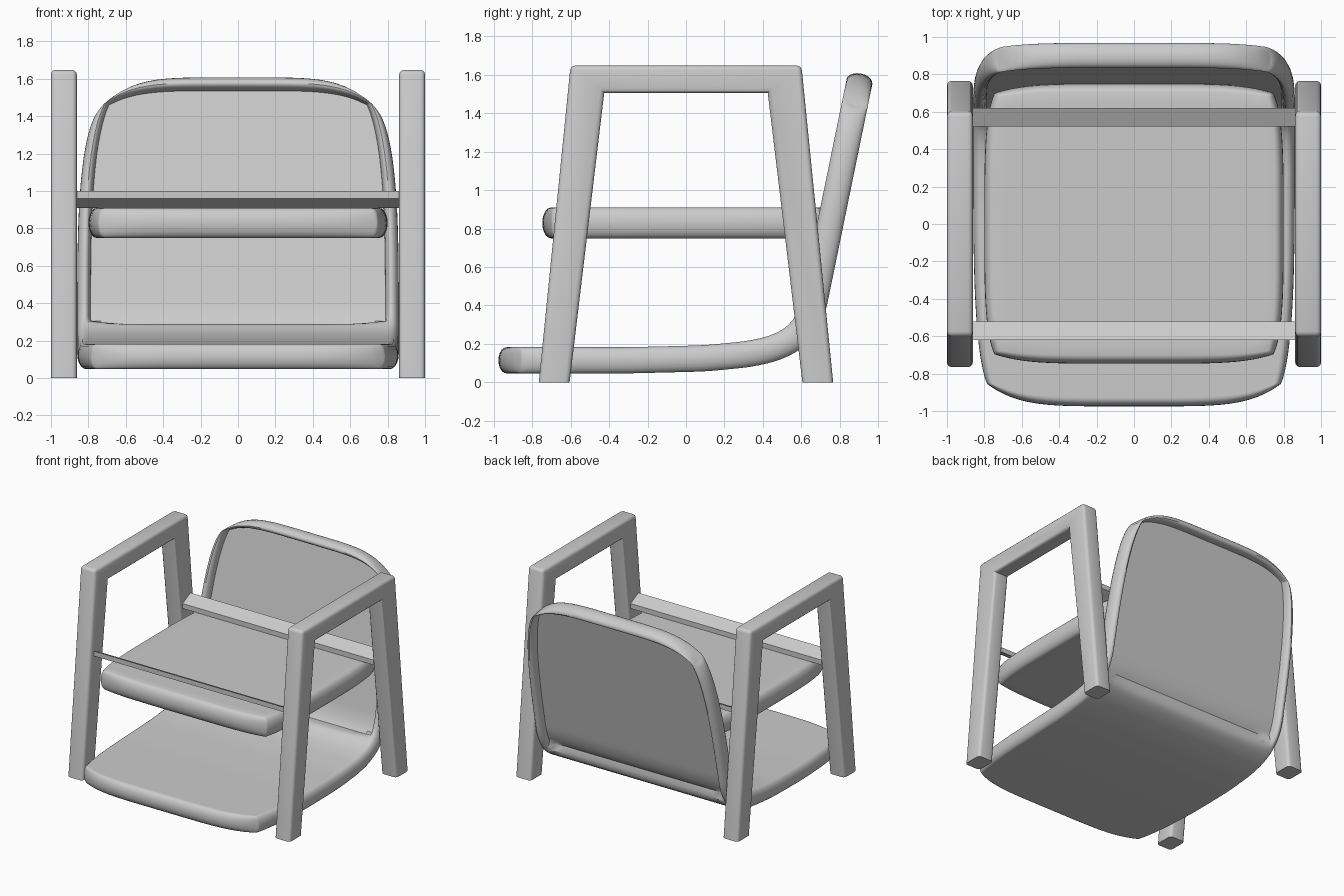
import bpy, bmesh, math
from mathutils import Vector

cube = bpy.data.objects.get("Cube")
if cube:
    bpy.data.objects.remove(cube)

SHADE = (0.6, 0.6, 0.6, 1)
grey = bpy.data.materials.new("plain_grey")
grey.use_nodes = True
grey.diffuse_color = SHADE
grey.node_tree.nodes["Principled BSDF"].inputs["Base Color"].default_value = SHADE


def finish(bm, name, smooth):
    bmesh.ops.recalc_face_normals(bm, faces=bm.faces)
    mesh = bpy.data.meshes.new(name)
    bm.to_mesh(mesh)
    bm.free()
    mesh.materials.append(grey)
    obj = bpy.data.objects.new(name, mesh)
    bpy.context.collection.objects.link(obj)
    if smooth:
        bpy.ops.object.select_all(action='DESELECT')
        obj.select_set(True)
        bpy.context.view_layer.objects.active = obj
        bpy.ops.object.shade_smooth_by_angle(angle=math.radians(35))


def prism(name, profile, x0, x1, bevel=0.0):
    """Extrude a y-z profile along x, rounding outward edges above the floor."""
    bm = bmesh.new()
    face = bm.faces.new([bm.verts.new((x0, y, z)) for y, z in profile])
    ext = bmesh.ops.extrude_face_region(bm, geom=[face])
    moved = [g for g in ext["geom"] if isinstance(g, bmesh.types.BMVert)]
    bmesh.ops.translate(bm, verts=moved, vec=(x1 - x0, 0, 0))
    bmesh.ops.recalc_face_normals(bm, faces=bm.faces)
    if bevel:
        edges = [e for e in bm.edges if max(v.co.z for v in e.verts) > 0.001 and e.is_convex]
        bmesh.ops.bevel(bm, geom=edges, offset=bevel, segments=3, profile=0.5, affect='EDGES')
    finish(bm, name, bevel > 0)


class Path:
    """Rounded polyline in the y-z plane, addressed by length."""
    def __init__(self, points, soften):
        self.p = [Vector(q) for q in points]
        self.soft = soften
        self.length = sum((b - a).length for a, b in zip(self.p, self.p[1:]))

    def raw(self, s):
        pairs = list(zip(self.p, self.p[1:]))
        for i, (a, b) in enumerate(pairs):
            d = (b - a).length
            if s <= d or i == len(pairs) - 1:
                return a + (b - a) * (s / d)
            s -= d

    def at(self, s):
        return sum((self.raw(s + self.soft * k / 4) for k in range(-4, 5)), Vector((0, 0))) / 9

    def frame(self, s):
        t = (self.at(s + 0.01) - self.at(s - 0.01)).normalized()
        return self.at(s), Vector((-t.y, t.x))


def spaced(half, rim, lip, count):
    """Parameters from -1 to 1, crowded on the rolled rim and the lip inside it."""
    quarter = [math.pi / 2 * k / 5 for k in range(5)]
    insets = [rim * (1 - math.cos(a)) for a in quarter]
    insets += [rim + lip * math.sin(a) for a in quarter if lip]
    edge = [1 - d / half for d in insets]
    inner = 1 - (rim + lip) / half
    mid = [inner * (2 * k / count - 1) for k in range(count + 1)]
    return [-e for e in edge] + mid + edge[::-1]


def slab(name, path, half_w, half_t, rim, cuts, count, lip=0.0, opening=None):
    """Panel with rounded corners and rolled rim, bent along a path.
    cuts: corner trim (across, along) at the start and the end.
    opening: length past which only a thin web remains inside the rim."""
    half_s = path.length / 2
    us, vs = spaced(half_w, rim, lip, 28), spaced(half_s, rim, lip, count)
    bm = bmesh.new()
    top, low = {}, {}
    for j, v in enumerate(vs):
        cut_x, cut_s = cuts[v > 0]
        for i, u in enumerate(us):
            x = u * (half_w - cut_x * v ** 4)
            s = half_s * (1 + v) - math.copysign(cut_s, v) * abs(v) ** 7 * abs(u) ** 5
            inset = min((1 - abs(u)) * half_w, (1 - abs(v)) * half_s)
            h = half_t * math.sqrt(max(0, 1 - (1 - min(inset / rim, 1)) ** 2))
            if opening:
                past = (s - opening - 0.06 * u ** 8) / half_t
                drop = min((inset - rim) / lip, past, 1)
                if drop > 0:
                    h = max(0.005, half_t * math.sqrt(1 - drop ** 2))
            c, n = path.frame(s)
            a, b = c + n * h, c - n * h
            top[i, j] = bm.verts.new((x, a.x, a.y))
            border = i in (0, len(us) - 1) or j in (0, len(vs) - 1)
            low[i, j] = top[i, j] if border else bm.verts.new((x, b.x, b.y))
    for grid in (top, low):
        for j in range(len(vs) - 1):
            for i in range(len(us) - 1):
                quad = [grid[i, j], grid[i + 1, j], grid[i + 1, j + 1], grid[i, j + 1]]
                bm.faces.new(quad if grid is top else quad[::-1])
    finish(bm, name, True)


# Arched side frames with splayed legs and armrest
half_arch = [(0.425, 1.505), (0.605, 0), (0.765, 0), (0.6, 1.647)]
arch = half_arch + [(-y, z) for y, z in half_arch[::-1]]
prism("left_side_frame", arch, 0.862, 1.0, 0.025)
prism("right_side_frame", arch, -1.0, -0.862, 0.025)

# Slanted cross rails, mirrored front to back
rail = [(-0.62, 0.96), (-0.62, 1.0), (-0.52, 0.95), (-0.52, 0.91)]
prism("front_rail", rail, -0.87, 0.87)
prism("back_rail", [(-y, z) for y, z in rail], -0.87, 0.87)

# Seat cushion
slab("seat_cushion", Path([(-0.747, 0.829), (0.75, 0.829)], 0.0),
     0.8, 0.08, 0.045, [(0.055, 0.05)] * 2, 24)

# Bent shell: low solid panel sweeping up into a rimmed backrest with a thin web
bend = [(-0.975, 0.115), (-0.3, 0.115), (0.1, 0.125), (0.35, 0.15), (0.5, 0.19),
        (0.6, 0.26), (0.655, 0.36), (0.91, 1.605)]
slab("bent_shell", Path(bend, 0.07), 0.86, 0.068, 0.042,
     [(0.075, 0.12), (0.13, 0.17)], 110, 0.03, 1.54)
